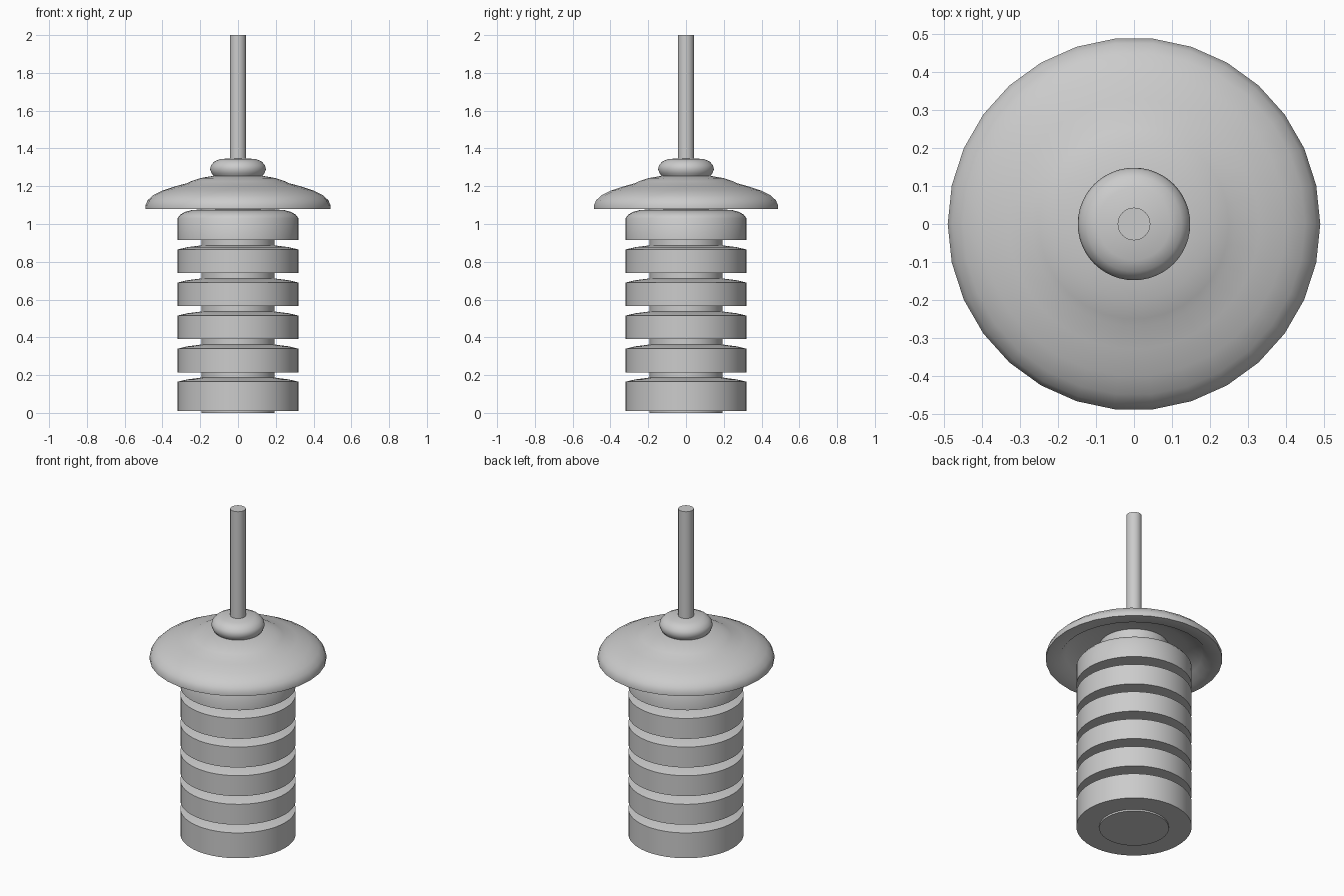
import bpy, bmesh
from math import radians

cube = bpy.data.objects.get("Cube")
if cube:
    bpy.data.objects.remove(cube, do_unlink=True)

# Single plain grey
grey = bpy.data.materials.new("plain_grey")
grey.use_nodes = True
colour = (0.6, 0.6, 0.6, 1)
grey.diffuse_color = colour
grey.node_tree.nodes["Principled BSDF"].inputs["Base Color"].default_value = colour


def lathe(name, profile, sides, angle=35):
    """Spin an (r, z) profile round the z axis; ends at r = 0 are welded."""
    bm = bmesh.new()
    verts = [bm.verts.new((r, 0, z)) for r, z in profile]
    edges = [bm.edges.new(pair) for pair in zip(verts, verts[1:])]
    bmesh.ops.spin(bm, geom=verts + edges, cent=(0, 0, 0), axis=(0, 0, 1),
                   angle=radians(360), steps=sides, use_merge=True)
    bmesh.ops.remove_doubles(bm, verts=bm.verts, dist=0.0005)
    bmesh.ops.recalc_face_normals(bm, faces=bm.faces)
    mesh = bpy.data.meshes.new(name)
    bm.to_mesh(mesh)
    bm.free()
    mesh.materials.append(grey)
    obj = bpy.data.objects.new(name, mesh)
    bpy.context.collection.objects.link(obj)
    bpy.ops.object.select_all(action='DESELECT')
    obj.select_set(True)
    bpy.context.view_layer.objects.active = obj
    bpy.ops.object.shade_smooth_by_angle(angle=radians(angle))
    return obj


# Central core
lathe("core", [(0, 0), (0.193, 0), (0.193, 1.18), (0, 1.18)], 48)

# Stack of ribbed discs with gently sloping tops
bottoms = [0.01] + [0.215 + 0.175 * i for i in range(4)]
for i, z in enumerate(bottoms):
    top = 0.165 + 0.175 * i
    lathe(f"disc_{i + 1}", [(0, z), (0.32, z), (0.32, top), (0.27, top + 0.012),
                            (0.193, top + 0.022), (0, top + 0.024)], 48)

# Top disc with a rounded shoulder
lathe("top_disc", [(0, 0.915), (0.32, 0.915), (0.32, 1.03), (0.305, 1.05),
                   (0.28, 1.064), (0.24, 1.075), (0, 1.08)], 48, 50)

# Hollow umbrella cap with a raised centre
lathe("cap", [(0, 1.17), (0.19, 1.165), (0.3, 1.145), (0.38, 1.115), (0.415, 1.08),
              (0.49, 1.08), (0.49, 1.1), (0.478, 1.126), (0.45, 1.152),
              (0.4, 1.177), (0.33, 1.2), (0.27, 1.216), (0.25, 1.226),
              (0.2, 1.243), (0.13, 1.255), (0, 1.26)], 30, 50)

# Rounded collar
lathe("collar", [(0, 1.25), (0.125, 1.25), (0.14, 1.268), (0.148, 1.29),
                 (0.143, 1.311), (0.125, 1.331), (0.095, 1.344), (0, 1.35)], 48, 50)

# Upright rod
lathe("rod", [(0, 1.3), (0.043, 1.3), (0.043, 2), (0, 2)], 32)
